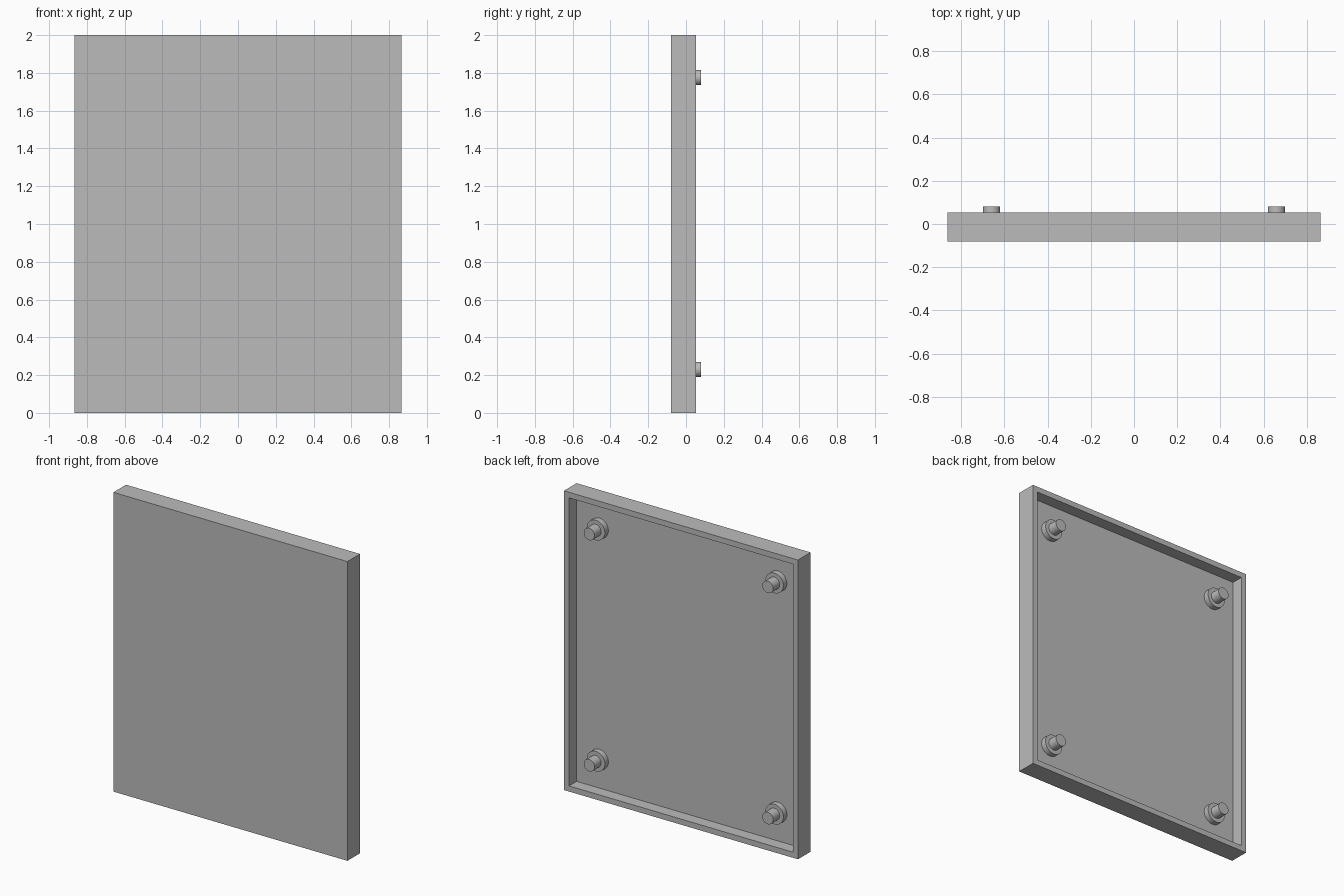
import bpy
import bmesh
import math
from mathutils import Matrix, Vector

if "Cube" in bpy.data.objects:
    bpy.data.objects.remove(bpy.data.objects["Cube"], do_unlink=True)

HALF_WIDTH, HEIGHT = 0.865, 2.0
FRONT, BACK, FLOOR = -0.08, 0.053, -0.027
WALL = 0.053

grey = bpy.data.materials.new("plain_grey")
grey.use_nodes = True
grey.diffuse_color = (0.5, 0.5, 0.5, 1)
grey.node_tree.nodes["Principled BSDF"].inputs["Base Color"].default_value = grey.diffuse_color


def finish(bm, name):
    mesh = bpy.data.meshes.new(name)
    bm.to_mesh(mesh)
    bm.free()
    mesh.materials.append(grey)
    obj = bpy.data.objects.new(name, mesh)
    bpy.context.collection.objects.link(obj)
    return obj


# Shallow tray panel: a slab whose back face is inset and pushed in
bm = bmesh.new()
size = Matrix.Diagonal((2 * HALF_WIDTH, BACK - FRONT, HEIGHT, 1))
middle = Matrix.Translation((0, (FRONT + BACK) / 2, HEIGHT / 2))
bmesh.ops.create_cube(bm, size=1, matrix=middle @ size)
bm.normal_update()
back_face = max(bm.faces, key=lambda f: f.normal.y)
bmesh.ops.inset_region(bm, faces=[back_face], thickness=WALL)
pocket = bmesh.ops.extrude_discrete_faces(bm, faces=[back_face])["faces"][0]
bmesh.ops.translate(bm, verts=pocket.verts, vec=Vector((0, FLOOR - BACK, 0)))
finish(bm, "panel")


# Round parts standing on the pocket floor, pointing backwards
def cylinder(name, x, z, radius, y_end):
    y_start = FLOOR - 0.01
    bm = bmesh.new()
    place = Matrix.Translation((x, (y_start + y_end) / 2, z)) @ Matrix.Rotation(-math.pi / 2, 4, "X")
    bmesh.ops.create_cone(bm, cap_ends=True, segments=48, radius1=radius, radius2=radius,
                          depth=y_end - y_start, matrix=place)
    obj = finish(bm, name)
    bpy.ops.object.select_all(action="DESELECT")
    obj.select_set(True)
    bpy.context.view_layer.objects.active = obj
    bpy.ops.object.shade_smooth_by_angle(angle=math.radians(30))


# A collar with a longer peg near each corner
for side, x in (("right", -0.66), ("left", 0.66)):
    for level, z in (("lower", 0.23), ("upper", 1.775)):
        cylinder(f"{level}_{side}_collar", x, z, 0.067, 0.01)
        cylinder(f"{level}_{side}_peg", x, z, 0.04, 0.08)
